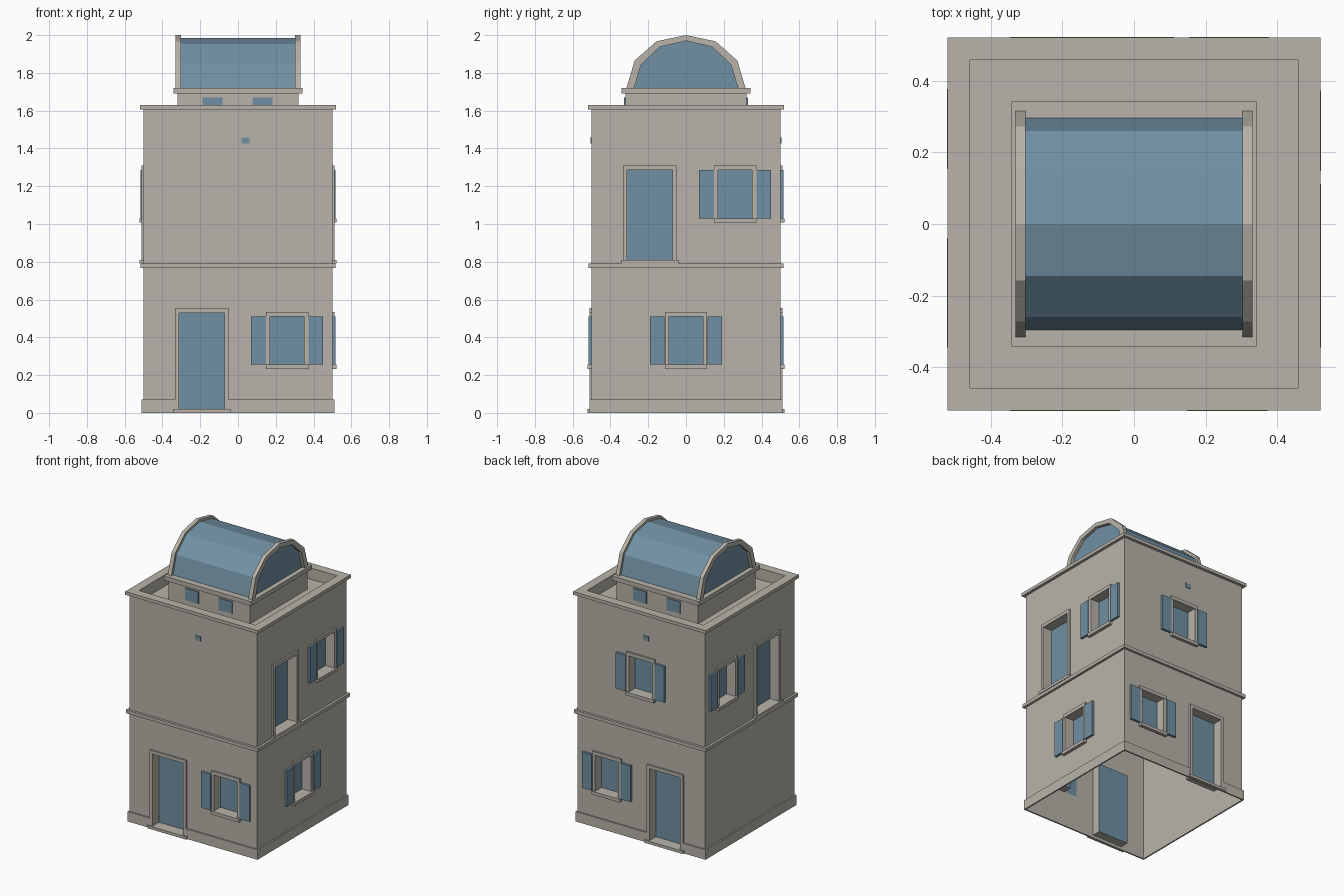
import bpy
import bmesh
from math import pi
from mathutils import Matrix, Vector

cube = bpy.data.objects.get("Cube")
if cube:
    bpy.data.objects.remove(cube, do_unlink=True)


def material(name, rgb):
    m = bpy.data.materials.new(name)
    m.use_nodes = True
    m.diffuse_color = (*rgb, 1)
    m.node_tree.nodes["Principled BSDF"].inputs["Base Color"].default_value = (*rgb, 1)
    return m


STONE = material("warm grey stone", (0.48, 0.455, 0.405))
BLUE = material("slate blue", (0.165, 0.28, 0.37))

HALF = 0.5        # half width of the walls
RECESS = 0.06     # depth of doors and windows
FLOOR = 0.775     # storey height


def finish(bm, name, *mats):
    bmesh.ops.recalc_face_normals(bm, faces=bm.faces[:])
    me = bpy.data.meshes.new(name)
    bm.to_mesh(me)
    bm.free()
    for m in mats:
        me.materials.append(m)
    ob = bpy.data.objects.new(name, me)
    bpy.context.collection.objects.link(ob)
    return ob


def add_box(bm, lo, hi, turn=0):
    """Box between two corners, turned about z by quarter turns."""
    lo, hi = Vector(lo), Vector(hi)
    mat = (Matrix.Rotation(turn * pi / 2, 4, "Z") @ Matrix.Translation((lo + hi) / 2)
           @ Matrix.Diagonal((*(hi - lo), 1)))
    bmesh.ops.create_cube(bm, size=1, matrix=mat)


def wall_box(bm, turn, u0, u1, z0, z1, out, back=0.0, wall=HALF):
    """Box on a wall: u runs along the wall, out and back are measured from its face."""
    add_box(bm, (u0, -wall - out, z0), (u1, -wall + back, z1), turn)


def boxes(name, mat, specs):
    bm = bmesh.new()
    for lo, hi in specs:
        add_box(bm, lo, hi)
    return finish(bm, name, mat)


def ring(name, outer, inner, z0, z1):
    """Square band running around the building."""
    bm = bmesh.new()
    loops = []
    for r, z in ((outer, z0), (outer, z1), (inner, z1), (inner, z0)):
        loops.append([bm.verts.new((r * a, r * b, z))
                      for a, b in ((-1, -1), (1, -1), (1, 1), (-1, 1))])
    for i in range(4):
        a, b = loops[i], loops[(i + 1) % 4]
        for j in range(4):
            k = (j + 1) % 4
            bm.faces.new((a[j], a[k], b[k], b[j]))
    return finish(bm, name, STONE)


# Doors and windows: name, wall quarter turn, position along wall, storey
doors = [("front_door", 0, -0.192, 0), ("right_balcony_door", 1, -0.192, 1),
         ("back_door", 2, 0.192, 0), ("left_balcony_door", 3, 0.192, 1)]
windows = [("front_window", 0, 0.26, 0), ("right_lower_window", 1, 0, 0),
           ("right_upper_window", 1, 0.26, 1), ("back_lower_window", 2, -0.265, 0),
           ("back_upper_window", 2, 0, 1), ("left_upper_window", 3, -0.265, 1)]

cuts = bmesh.new()
# Sunken roof terrace
add_box(cuts, (-0.457, -0.457, 1.55), (0.457, 0.457, 1.8))

for name, turn, u, storey in doors:
    base = storey * FLOOR
    bottom = 0.81 if storey else 0.02
    top = base + 0.53 - 0.02 * storey
    wall_box(cuts, turn, u - 0.12, u + 0.12, bottom, top, 0.1, RECESS)
    bm = bmesh.new()
    for s in (-1, 1):
        a, b = sorted((u + s * 0.12, u + s * 0.142))
        wall_box(bm, turn, a, b, bottom, top, 0.012)
    wall_box(bm, turn, u - 0.142, u + 0.142, top, top + 0.024, 0.012)
    finish(bm, name + "_frame", STONE)
    bm = bmesh.new()
    wall_box(bm, turn, u - 0.153, u + 0.153, bottom - 0.02, bottom, 0.022)
    finish(bm, name + "_threshold", STONE)

for name, turn, u, storey in windows:
    lo, hi = storey * FLOOR + 0.255, storey * FLOOR + 0.51
    wall_box(cuts, turn, u - 0.09, u + 0.09, lo, hi, 0.1, RECESS)
    frame, shutters = bmesh.new(), bmesh.new()
    for s in (-1, 1):
        a, b = sorted((u + s * 0.09, u + s * 0.112))
        wall_box(frame, turn, a, b, lo, hi, 0.01)
        a, b = sorted((u + s * 0.113, u + s * 0.19))
        wall_box(shutters, turn, a, b, lo, hi, 0.016)
    wall_box(frame, turn, u - 0.112, u + 0.112, hi, hi + 0.025, 0.012)
    wall_box(frame, turn, u - 0.112, u + 0.112, lo - 0.023, lo, 0.022)
    finish(frame, name + "_frame", STONE)
    finish(shutters, name + "_shutters", BLUE)

# Walls: carved box, open underneath, with coloured panels at the back of each recess
cutter = finish(cuts, "opening_cutter", STONE)
cutter.hide_render = True
walls = boxes("walls", STONE, [((-HALF, -HALF, 0), (HALF, HALF, 1.62))])
mod = walls.modifiers.new("openings", "BOOLEAN")
mod.operation, mod.solver, mod.object = "DIFFERENCE", "EXACT", cutter
bpy.context.view_layer.update()
carved = bpy.data.meshes.new_from_object(walls.evaluated_get(bpy.context.evaluated_depsgraph_get()))
walls.modifiers.clear()
walls.data = carved
bpy.data.objects.remove(cutter, do_unlink=True)
carved.materials.clear()
carved.materials.append(STONE)
carved.materials.append(BLUE)
bm = bmesh.new()
bm.from_mesh(carved)
ground = [f for f in bm.faces if f.normal.z < -0.9 and f.calc_center_median().z < 0.01]
bmesh.ops.delete(bm, geom=ground, context="FACES")
for f in bm.faces:
    depth = f.calc_center_median().dot(f.normal)
    panel = abs(f.normal.z) < 0.1 and abs(depth - (HALF - RECESS)) < 0.005
    f.material_index = 1 if panel else 0
bm.to_mesh(carved)
bm.free()

# Bands around the walls
ring("cornice", 0.52, 0.457, 1.607, 1.63)
ring("storey_ledge", 0.517, 0.49, 0.768, 0.792)

# Skirting, broken at the ground floor doors
bm = bmesh.new()
for turn, gap in ((0, (-0.334, -0.05)), (2, (0.05, 0.334))):
    wall_box(bm, turn, -0.51, gap[0], 0, 0.07, 0.01)
    wall_box(bm, turn, gap[1], 0.51, 0, 0.07, 0.01)
for turn in (1, 3):
    wall_box(bm, turn, -HALF, HALF, 0, 0.07, 0.01)
finish(bm, "skirting", STONE)

# Small vents and roof room windows, front and back
vents, lights = bmesh.new(), bmesh.new()
for turn in (0, 2):
    wall_box(vents, turn, 0.018, 0.06, 1.425, 1.457, 0.005)
    for u in (-0.135, 0.13):
        wall_box(lights, turn, u - 0.052, u + 0.052, 1.585, 1.67, 0.007, wall=0.32)
finish(vents, "wall_vents", BLUE)
finish(lights, "roof_room_windows", BLUE)

# Roof room and its slab
boxes("roof_room", STONE, [((-0.32, -0.32, 1.55), (0.32, 0.32, 1.69))])
boxes("roof_slab", STONE, [((-0.342, -0.342, 1.69), (0.342, 0.342, 1.72))])


def arch(half):
    """Full arch outline from its right half."""
    return half + [(-y, z) for y, z in reversed(half[:-1])]


def prism(bm, outline, x0, x1):
    a, b = ([bm.verts.new((x, y, z)) for y, z in outline] for x in (x0, x1))
    bm.faces.new(a)
    bm.faces.new(b)
    for i in range(len(a)):
        j = (i + 1) % len(a)
        bm.faces.new((a[i], a[j], b[j], b[i]))


# Faceted barrel roof
bm = bmesh.new()
prism(bm, arch([(0.295, 1.72), (0.26, 1.85), (0.145, 1.952), (0, 1.985)]), -0.308, 0.308)
finish(bm, "barrel_roof", BLUE)

# Raised arches at both ends
outer = arch([(0.315, 1.72), (0.272, 1.865), (0.157, 1.967), (0, 2.0)])
inner = arch([(0.275, 1.72), (0.237, 1.845), (0.138, 1.938), (0, 1.969)])
for side, s in (("left", 1), ("right", -1)):
    bm = bmesh.new()
    prism(bm, outer + inner[::-1], s * 0.302, s * 0.33)
    finish(bm, side + "_end_arch", STONE)
    # Round window surround
    bm = bmesh.new()
    turn = Matrix.Translation((s * 0.308, 0, 1.83)) @ Matrix.Rotation(s * pi / 2, 4, "Y")
    disc = bmesh.ops.create_circle(bm, cap_ends=True, segments=10, radius=0.064, matrix=turn)
    rim = bmesh.ops.inset_region(bm, faces=bm.faces[:], thickness=0.021)["faces"]
    hole = [f for f in bm.faces if f not in rim]
    bmesh.ops.delete(bm, geom=hole, context="FACES")
    ext = bmesh.ops.extrude_face_region(bm, geom=bm.faces[:])["geom"]
    bmesh.ops.translate(bm, vec=(s * 0.012, 0, 0),
                        verts=[v for v in ext if isinstance(v, bmesh.types.BMVert)])
    finish(bm, side + "_round_window", STONE)
